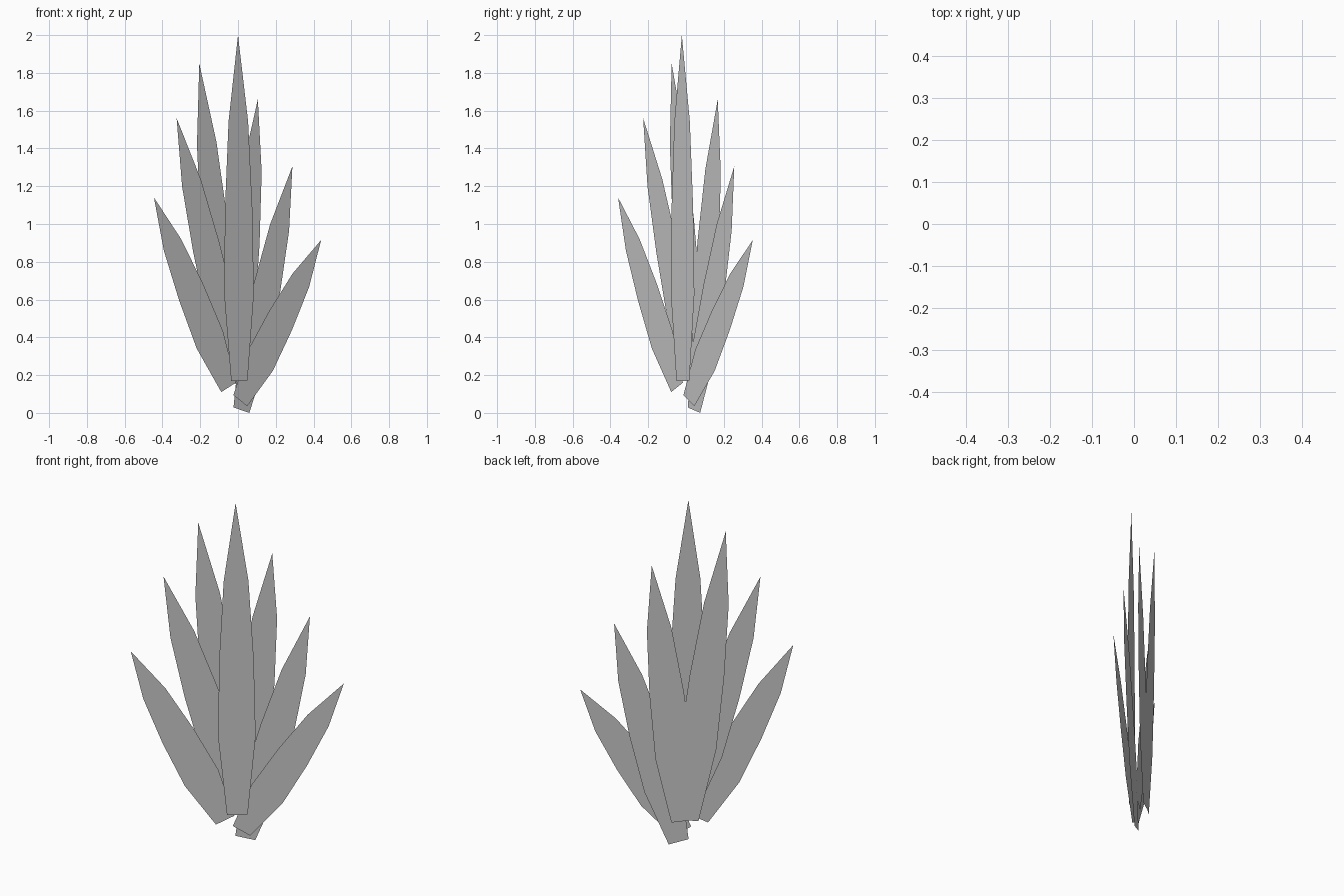
import bpy
from mathutils import Vector

if "Cube" in bpy.data.objects:
    bpy.data.objects.remove(bpy.data.objects["Cube"])

SLOPE = 0.79                      # all leaves stand in parallel vertical planes y = SLOPE*x + c
U = (1 + SLOPE ** 2) ** 0.5       # in-plane length per unit of x
HALF_WIDTHS = [0.055, 0.100, 0.092, 0.066]   # shared leaf profile, base to tip


def leaf(name, base, tip, c):
    """Flat pointed blade; base and tip are (x, z) of the centre line."""
    a = Vector((base[0] * U, base[1]))
    b = Vector((tip[0] * U, tip[1]))
    side = (b - a).normalized()
    side = Vector((side.y, -side.x))
    pts = []
    for i, w in enumerate(HALF_WIDTHS):
        p = a.lerp(b, i / 4)
        pts += [p - side * w, p + side * w]
    pts.append(b)
    verts = [(p.x / U, SLOPE * p.x / U + c, p.y) for p in pts]
    faces = [(i, i + 1, i + 3, i + 2) for i in (0, 2, 4)] + [(6, 7, 8)]
    mesh = bpy.data.meshes.new(name)
    mesh.from_pydata(verts, [], faces)
    obj = bpy.data.objects.new(name, mesh)
    bpy.context.collection.objects.link(obj)


# Front layer
leaf("leaf_centre", (0.007, 0.17), (0.0, 2.0), -0.022)
leaf("leaf_left_outer", (-0.05, 0.135), (-0.445, 1.14), -0.008)
leaf("leaf_right_outer", (0.012, 0.065), (0.44, 0.915), 0.006)
# Middle layer
leaf("leaf_left_middle", (-0.01, 0.19), (-0.325, 1.56), 0.030)
leaf("leaf_right_middle", (0.018, 0.0145), (0.288, 1.305), 0.028)
# Back layer
leaf("leaf_left_inner", (-0.048, 0.16), (-0.205, 1.85), 0.086)
leaf("leaf_right_inner", (-0.02, 0.155), (0.105, 1.66), 0.085)
